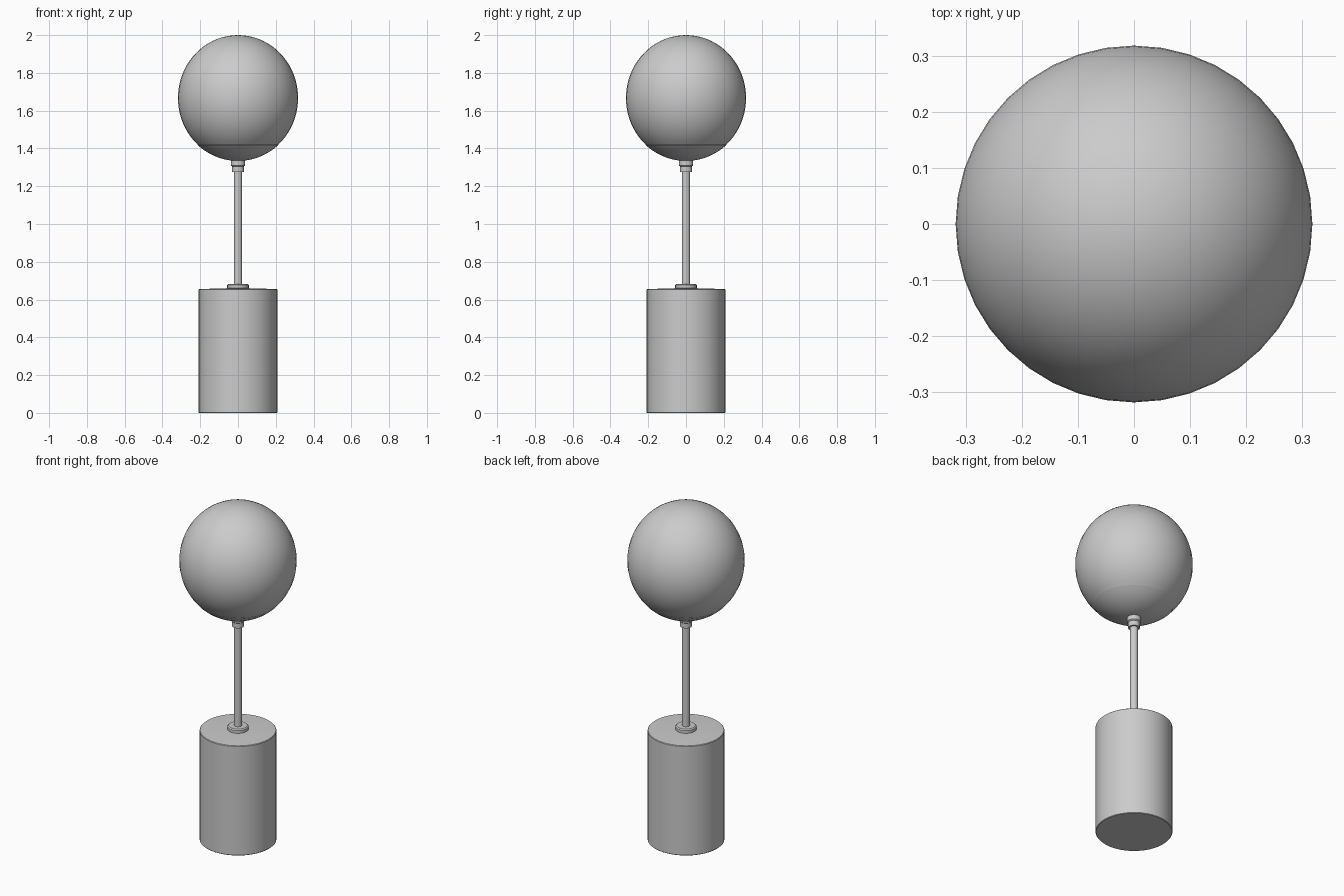
import bpy
import bmesh
from math import sin, cos, pi, radians

cube = bpy.data.objects.get("Cube")
if cube:
    bpy.data.objects.remove(cube)

# One neutral grey for the whole lamp
grey = bpy.data.materials.new("neutral_grey")
grey.use_nodes = True
colour = (0.6, 0.6, 0.6, 1)
grey.diffuse_color = colour
grey.node_tree.nodes["Principled BSDF"].inputs["Base Color"].default_value = colour


def lathe(name, profile, sides=40):
    """Turn a list of (radius, height) points around the z axis."""
    bm = bmesh.new()
    verts = [bm.verts.new((r, 0, z)) for r, z in profile]
    edges = [bm.edges.new(pair) for pair in zip(verts, verts[1:])]
    bmesh.ops.spin(bm, geom=verts + edges, cent=(0, 0, 0), axis=(0, 0, 1),
                   angle=2 * pi, steps=sides)
    bmesh.ops.remove_doubles(bm, verts=bm.verts, dist=0.0001)
    bmesh.ops.recalc_face_normals(bm, faces=bm.faces)
    mesh = bpy.data.meshes.new(name)
    bm.to_mesh(mesh)
    bm.free()
    mesh.materials.append(grey)
    obj = bpy.data.objects.new(name, mesh)
    bpy.context.collection.objects.link(obj)
    bpy.ops.object.select_all(action='DESELECT')
    obj.select_set(True)
    bpy.context.view_layer.objects.active = obj
    bpy.ops.object.shade_smooth_by_angle(angle=radians(35))
    return obj


def arc(start, end, steps, grow=0):
    """Points on the globe outline between two angles above its equator."""
    points = []
    for i in range(steps + 1):
        a = radians(start + (end - start) * i / steps)
        points.append((max((0.318 + grow) * cos(a), 0), 1.667 + 0.333 * sin(a)))
    return points


# Heavy cylindrical base with a very shallow raised top
lathe("base", [(0, 0), (0.205, 0), (0.208, 0.003), (0.208, 0.652),
               (0.205, 0.655), (0.105, 0.659), (0, 0.661)])

# Fitting where the stem meets the base
lathe("stem_washer", [(0, 0.655), (0.057, 0.655), (0.057, 0.677),
                      (0.051, 0.683), (0, 0.683)], 24)

# Thin stem
lathe("stem", [(0, 0.66), (0.022, 0.66), (0.022, 1.3), (0, 1.3)], 20)

# Stepped collar under the globe holder
lathe("collar", [(0, 1.275), (0.032, 1.275), (0.032, 1.305), (0.038, 1.31),
                 (0.038, 1.338), (0, 1.338)], 24)

# Shallow cup that carries the globe, with a small lip
seam = -48
lathe("globe_holder", arc(-90, seam, 10, 0.003) + [(0.2, 1.42), (0, 1.42)])

# Round glass globe
lathe("globe", arc(seam, 90, 28))
